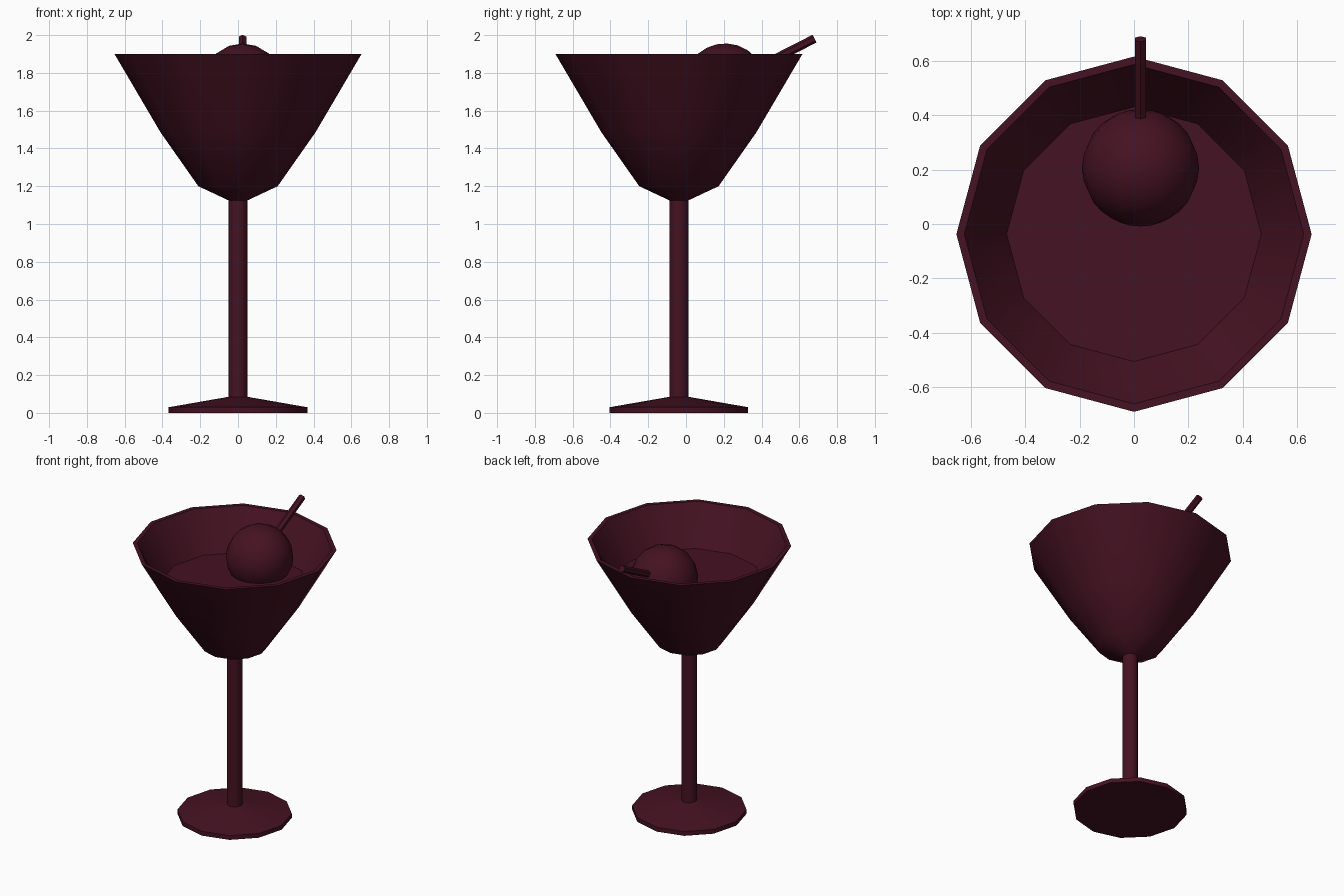
import bpy, bmesh, math
from mathutils import Vector

if "Cube" in bpy.data.objects:
    bpy.data.objects.remove(bpy.data.objects["Cube"])

AXIS_Y = -0.0375   # glass axis sits slightly forward because the pick sticks out behind
SIDES = 12

mat = bpy.data.materials.new("dark_wine")
mat.diffuse_color = (0.06, 0.006, 0.016, 1)
mat.use_nodes = True
mat.node_tree.nodes["Principled BSDF"].inputs["Base Color"].default_value = mat.diffuse_color


def finish(obj, angle=40):
    obj.data.materials.append(mat)
    bpy.ops.object.select_all(action='DESELECT')
    obj.select_set(True)
    bpy.context.view_layer.objects.active = obj
    bpy.ops.object.shade_smooth_by_angle(angle=math.radians(angle))


def lathe(name, profile, y=AXIS_Y):
    """Revolve (radius, z) points; radius 0 makes a pole."""
    bm = bmesh.new()
    rings = []
    for r, z in profile:
        if r == 0:
            rings.append([bm.verts.new((0, 0, z))] * SIDES)
        else:
            rings.append([bm.verts.new((r * math.cos(a), r * math.sin(a), z))
                          for a in (2 * math.pi * i / SIDES for i in range(SIDES))])
    for a, b in zip(rings, rings[1:]):
        for i in range(SIDES):
            j = (i + 1) % SIDES
            bm.faces.new(list(dict.fromkeys((a[i], a[j], b[j], b[i]))))
    bmesh.ops.recalc_face_normals(bm, faces=bm.faces)
    mesh = bpy.data.meshes.new(name)
    bm.to_mesh(mesh)
    bm.free()
    obj = bpy.data.objects.new(name, mesh)
    obj.location.y = y
    bpy.context.collection.objects.link(obj)
    finish(obj)
    return obj


# Foot, stem and hollow bowl in one revolved shell
lathe("glass", [(0, 0), (0.367, 0), (0.367, 0.03), (0.05, 0.085),
                (0.05, 1.125), (0.21, 1.2), (0.41, 1.485), (0.654, 1.9),
                (0.625, 1.9), (0.38, 1.485), (0.185, 1.22), (0, 1.15)])

# Drink filling the lower bowl
lathe("drink", [(0, 1.16), (0.183, 1.225), (0.378, 1.49), (0.469, 1.64), (0, 1.64)])

# Olive, its poles aligned with the pick
centre = Vector((0.024, 0.207, 1.74))
direction = Vector((0, 0.475, 0.242)).normalized()
tilt = direction.to_track_quat('Z', 'Y').to_euler()
bpy.ops.mesh.primitive_uv_sphere_add(segments=16, ring_count=12, radius=0.216,
                                     location=centre, rotation=tilt)
olive = bpy.context.object
olive.name = "olive"
finish(olive)

# Pick running from the olive's middle over the rim
length = 0.532
bpy.ops.mesh.primitive_cylinder_add(vertices=6, radius=0.023, depth=length,
                                    location=centre + direction * length / 2, rotation=tilt)
pick = bpy.context.object
pick.name = "pick"
finish(pick, 30)
